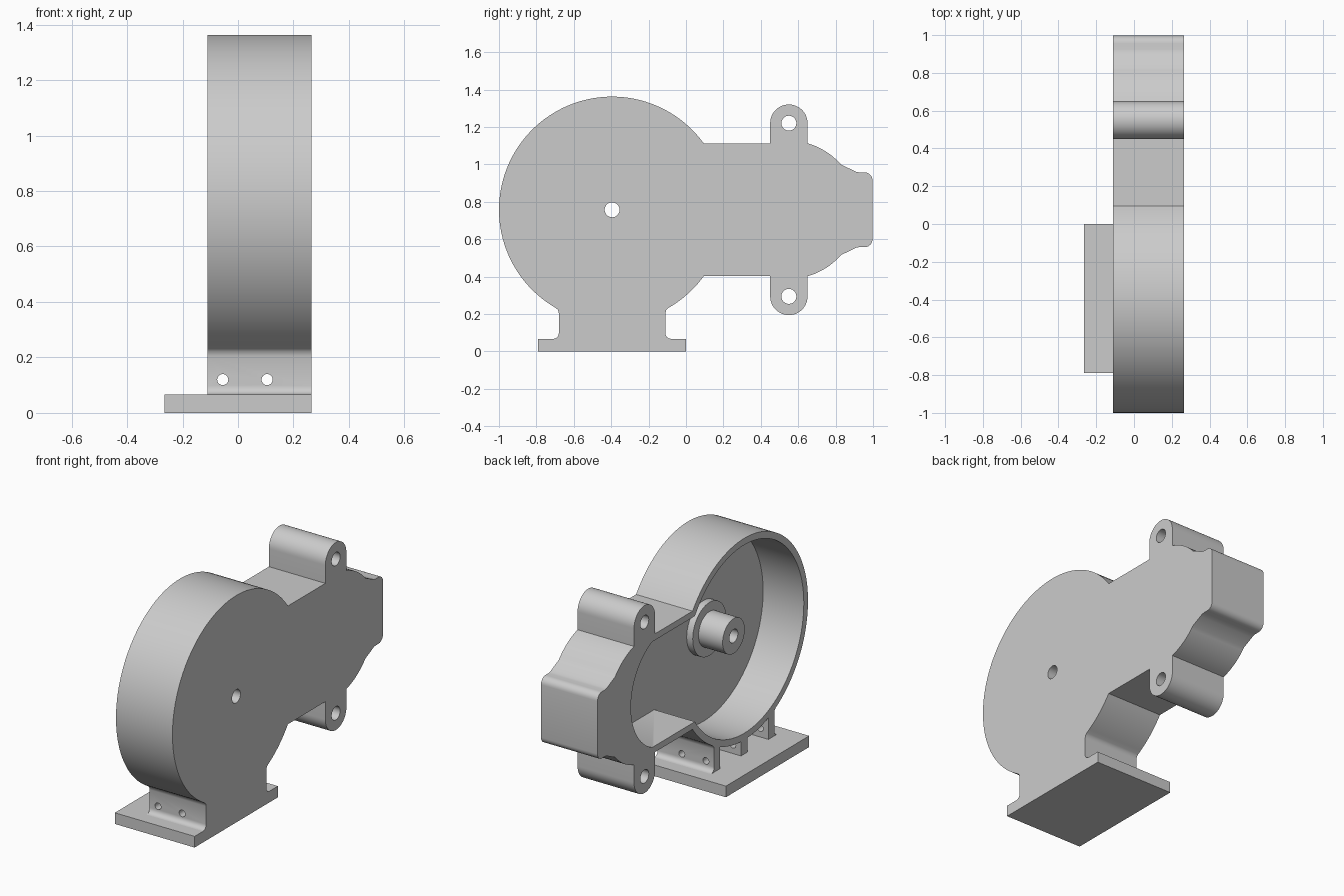
import bpy
import bmesh
from math import sin, cos, asin, acos, degrees, radians, sqrt

if "Cube" in bpy.data.objects:
    bpy.data.objects.remove(bpy.data.objects["Cube"], do_unlink=True)

grey = bpy.data.materials.new("plain grey")
grey.use_nodes = True
grey.diffuse_color = (0.6, 0.6, 0.6, 1)
grey.node_tree.nodes["Principled BSDF"].inputs["Base Color"].default_value = (0.6, 0.6, 0.6, 1)

MID = 0.757                       # height of the symmetry axis
DISC_Y, DISC_R = -0.395, 0.605    # large round housing
LUG_Y, LUG_UP = 0.55, 0.463       # screw lugs
OPEN_X, FLOOR_X, BACK_X = -0.11, 0.16, 0.265
PLATE_TOP = 0.067


def arc(y, z, r, start, end, n=8):
    """Points (y, z) along an arc, angles in degrees."""
    angles = [radians(start + (end - start) * i / n) for i in range(n + 1)]
    return [(y + r * cos(a), z + r * sin(a)) for a in angles]


def circle(y, z, r, n=48):
    return arc(y, z, r, 0, 360, n)[:-1]


def mirrored(points):
    return [(y, 2 * MID - z) for y, z in reversed(points)]


def prism(name, points, x0, x1, along_y=False):
    """Extrude a profile along x, or along y for profiles given as (x, z)."""
    bm = bmesh.new()
    place = (lambda p, d: (p[0], d, p[1])) if along_y else (lambda p, d: (d, p[0], p[1]))
    face = bm.faces.new([bm.verts.new(place(p, x0)) for p in points])
    grown = bmesh.ops.extrude_face_region(bm, geom=[face])["geom"]
    shift = (0, x1 - x0, 0) if along_y else (x1 - x0, 0, 0)
    bmesh.ops.translate(bm, vec=shift, verts=[v for v in grown if isinstance(v, bmesh.types.BMVert)])
    bmesh.ops.recalc_face_normals(bm, faces=bm.faces)
    mesh = bpy.data.meshes.new(name)
    bm.to_mesh(mesh)
    bm.free()
    mesh.materials.append(grey)
    obj = bpy.data.objects.new(name, mesh)
    bpy.context.collection.objects.link(obj)
    return obj


def select_only(obj):
    bpy.ops.object.select_all(action="DESELECT")
    obj.select_set(True)
    bpy.context.view_layer.objects.active = obj


def cut(obj, cutter):
    mod = obj.modifiers.new("cut", "BOOLEAN")
    mod.operation = "DIFFERENCE"
    mod.solver = "EXACT"
    mod.object = cutter
    select_only(obj)
    bpy.ops.object.modifier_apply(modifier=mod.name)
    bpy.data.objects.remove(cutter, do_unlink=True)


def smooth(obj):
    select_only(obj)
    bpy.ops.object.shade_smooth_by_angle(angle=radians(30))


# Upper outline from the squared tail to where the neck meets the disc
NECK = 0.355
lug_z = MID + LUG_UP
upper = arc(0.955, 0.915, 0.042, 0, 90, 6)
upper += [(0.925, 0.957), (0.91, 0.96), (0.895, 0.967)]
upper += arc(LUG_Y, MID, 0.369, 41, 74.3, 10)
upper += arc(LUG_Y, lug_z, 0.1, 0, 180, 24)
upper += [(LUG_Y - 0.1, MID + NECK)]
neck_angle = degrees(asin(NECK / DISC_R))

# Pedestal outline below the disc, one side then its reflection
side = [(-0.29, 0.222), (-0.285, 0.205)]
side += arc(-0.315, PLATE_TOP + 0.03, 0.03, 0, -90, 6)
pedestal = [(DISC_Y + y, z) for y, z in side]
pedestal += [(DISC_Y - y, z) for y, z in reversed(side)]
foot = degrees(acos(0.3 / DISC_R))

outline = upper + arc(DISC_Y, MID, DISC_R, neck_angle, 180 + foot, 72)
outline += pedestal
outline += arc(DISC_Y, MID, DISC_R, 360 - foot, 360 - neck_angle, 10)
outline += mirrored(upper)
housing = prism("housing", outline, OPEN_X, BACK_X)

# Cavity open on one side: round chamber joined to a round-ended channel
INNER_R, HALF = 0.565, 0.317
join = degrees(asin(HALF / INNER_R))
end = degrees(asin(HALF / 0.35))
cavity = arc(DISC_Y, MID, INNER_R, join, 360 - join, 88)
cavity += arc(0.33, MID, 0.35, -end, end, 24)
cut(housing, prism("cavity_cutter", cavity, OPEN_X - 0.1, FLOOR_X))

# Pockets between the three pedestal ribs, following the disc above
for lo, hi in ((-0.23, -0.03), (0.03, 0.23)):
    steps = [hi + (lo - hi) * i / 8 for i in range(9)]
    pocket = [(DISC_Y + lo, 0.04), (DISC_Y + hi, 0.04)]
    pocket += [(DISC_Y + s, MID - sqrt(DISC_R ** 2 - s * s)) for s in steps]
    cut(housing, prism("pocket_cutter", pocket, OPEN_X - 0.1, FLOOR_X))

# Screw holes, axle hole and cross holes through the ribs
for y, z in ((LUG_Y, lug_z), (LUG_Y, MID - LUG_UP), (DISC_Y, MID)):
    cut(housing, prism("hole_cutter", circle(y, z, 0.04, 32), -0.3, 0.4))
for x in (-0.055, 0.105):
    cut(housing, prism("cross_hole_cutter", circle(x, 0.12, 0.02, 24), -0.8, 0, True))
smooth(housing)

# Stepped hub around the axle hole
for name, r, x0, x1 in (("hub_flange", 0.16, 0.12, FLOOR_X), ("hub", 0.105, -0.04, FLOOR_X)):
    part = prism(name, circle(DISC_Y, MID, r), x0, x1)
    cut(part, prism("bore_cutter", circle(DISC_Y, MID, 0.04, 32), -0.3, 0.4))
    smooth(part)

# Base plate
prism("base_plate", [(-0.79, 0), (0, 0), (0, PLATE_TOP), (-0.79, PLATE_TOP)], -BACK_X, BACK_X)
